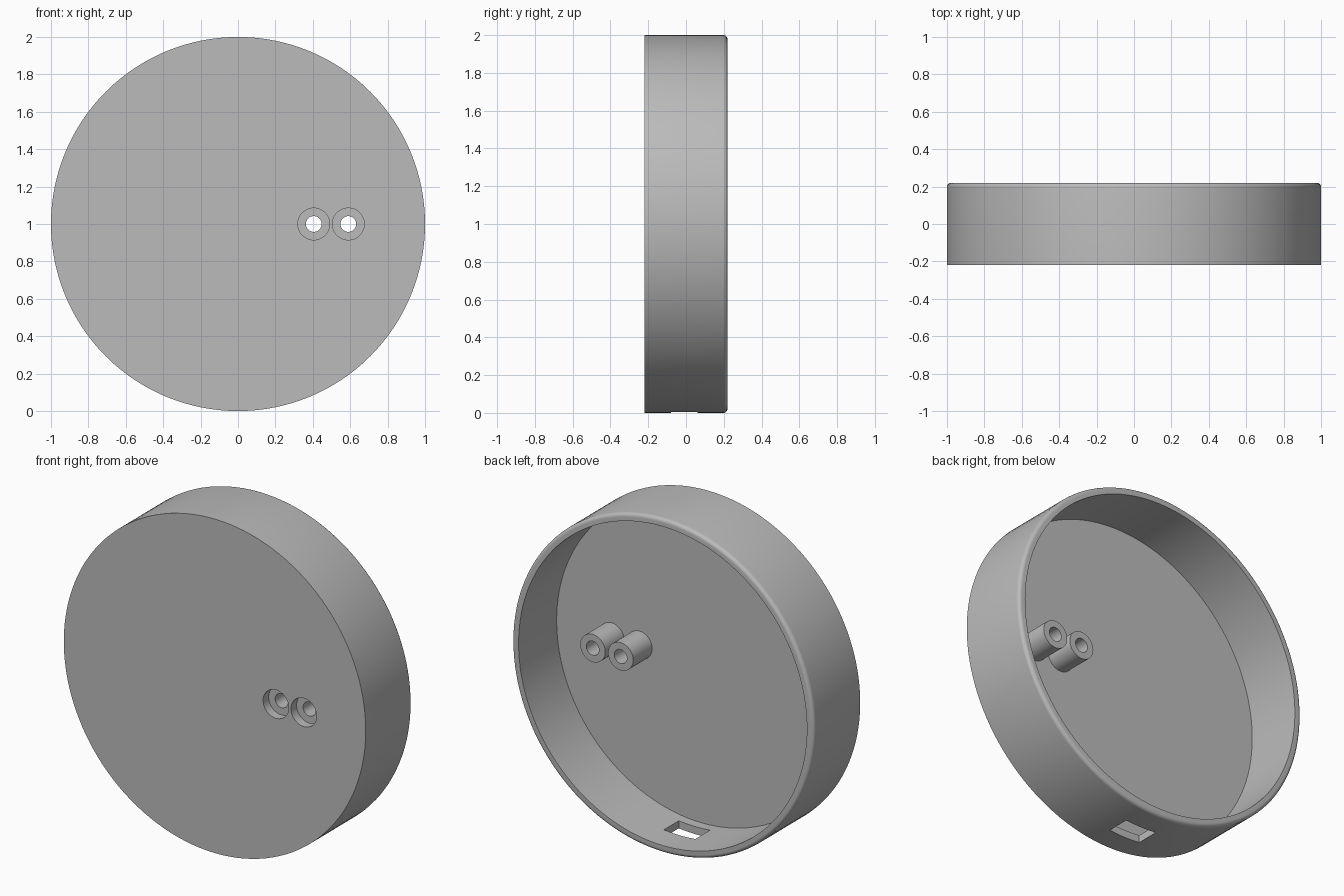
import bpy
import bmesh
import math
from mathutils import Matrix, Vector

if "Cube" in bpy.data.objects:
    bpy.data.objects.remove(bpy.data.objects["Cube"])

FRONT, BACK, FLOOR = -0.22, 0.22, -0.14
OUTER, INNER, FILLET = 1.0, 0.955, 0.022
POSTS = (0.405, 0.59)

grey = bpy.data.materials.new("plain grey")
grey.use_nodes = True
grey.diffuse_color = (0.5, 0.5, 0.5, 1)
grey.node_tree.nodes["Principled BSDF"].inputs["Base Color"].default_value = (0.5, 0.5, 0.5, 1)


def make_object(name, bm):
    bmesh.ops.recalc_face_normals(bm, faces=bm.faces)
    mesh = bpy.data.meshes.new(name)
    bm.to_mesh(mesh)
    bm.free()
    mesh.materials.append(grey)
    obj = bpy.data.objects.new(name, mesh)
    bpy.context.collection.objects.link(obj)
    return obj


def cylinder(name, x, radius, y0, y1):
    """Cylinder along y, level with the middle of the dish."""
    bm = bmesh.new()
    place = Matrix.Translation((x, (y0 + y1) / 2, 1)) @ Matrix.Rotation(math.pi / 2, 4, "X")
    bmesh.ops.create_cone(bm, cap_ends=True, segments=48, radius1=radius,
                          radius2=radius, depth=y1 - y0, matrix=place)
    return make_object(name, bm)


def box(name, centre, size):
    bm = bmesh.new()
    bmesh.ops.create_cube(bm, size=1, matrix=Matrix.Translation(centre) @ Matrix.Diagonal((*size, 1)))
    return make_object(name, bm)


def combine(target, tool, operation):
    mod = target.modifiers.new(operation.lower(), "BOOLEAN")
    mod.operation = operation
    mod.solver = "EXACT"
    mod.object = tool
    bpy.context.view_layer.objects.active = target
    bpy.ops.object.modifier_apply(modifier=mod.name)
    bpy.data.objects.remove(tool)


# Round dish: profile of (radius, y) revolved about the y axis, rounded outer rim
profile = [(0, FRONT), (OUTER, FRONT)]
for i in range(7):
    a = math.pi / 2 * i / 6
    profile.append((OUTER - FILLET + FILLET * math.cos(a), BACK - FILLET + FILLET * math.sin(a)))
profile += [(INNER, BACK), (INNER, FLOOR), (0, FLOOR)]

bm = bmesh.new()
verts = [bm.verts.new((r, y, 1)) for r, y in profile]
edges = [bm.edges.new(pair) for pair in zip(verts, verts[1:])]
bmesh.ops.spin(bm, geom=verts + edges, cent=Vector((0, 0, 1)), axis=(0, 1, 0),
               angle=2 * math.pi, steps=128, use_merge=True)
bmesh.ops.remove_doubles(bm, verts=bm.verts, dist=0.0001)
bmesh.ops.dissolve_limit(bm, angle_limit=0.001, verts=bm.verts, edges=bm.edges)
dish = make_object("round_dish", bm)

# Screw posts on the floor, each with a through hole and a front counterbore
for x in POSTS:
    combine(dish, cylinder("screw_post", x, 0.083, FLOOR - 0.015, 0.04), "UNION")
for x in POSTS:
    combine(dish, cylinder("screw_hole", x, 0.042, FRONT - 0.1, 0.1), "DIFFERENCE")
    combine(dish, cylinder("counterbore", x, 0.085, FRONT - 0.1, FRONT + 0.053), "DIFFERENCE")

# Cable slot through the bottom of the wall
combine(dish, box("cable_slot", (0, -0.01, 0.02), (0.208, 0.14, 0.2)), "DIFFERENCE")

bpy.ops.object.select_all(action="DESELECT")
dish.select_set(True)
bpy.context.view_layer.objects.active = dish
bpy.ops.object.shade_smooth_by_angle(angle=math.radians(30))
